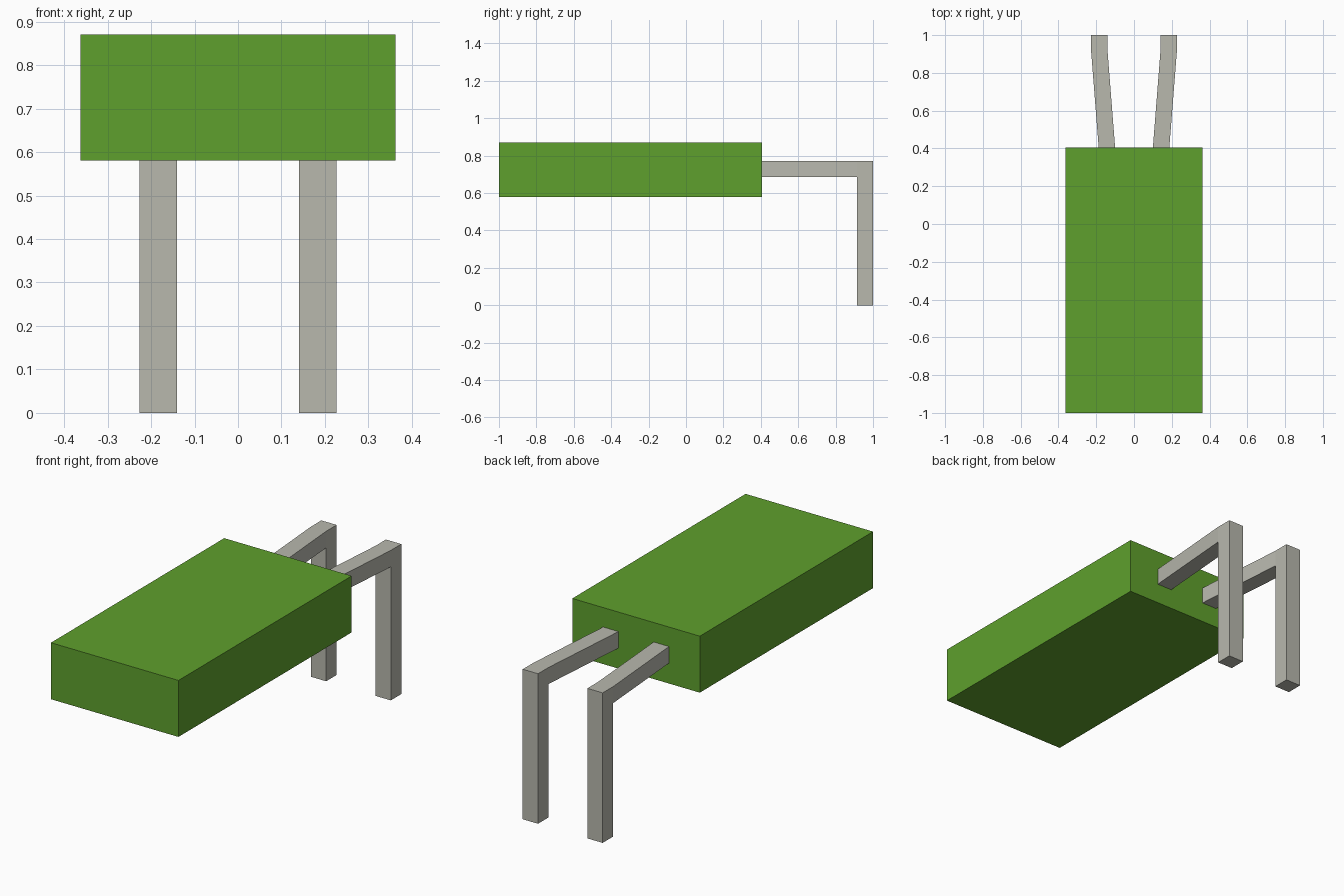
import bpy
import bmesh
from mathutils import Vector

cube = bpy.data.objects.get("Cube")
if cube:
    bpy.data.objects.remove(cube, do_unlink=True)


def make_material(name, rgb):
    mat = bpy.data.materials.new(name)
    mat.use_nodes = True
    mat.diffuse_color = (*rgb, 1)
    mat.node_tree.nodes["Principled BSDF"].inputs["Base Color"].default_value = (*rgb, 1)
    return mat


def add_box(bm, low, high):
    verts = bmesh.ops.create_cube(bm, size=1)["verts"]
    low, high = Vector(low), Vector(high)
    for v in verts:
        v.co = (low + high) / 2 + v.co * (high - low)


def extrude_side(bm, direction, move):
    """Extrude the face pointing most along direction."""
    bm.normal_update()
    face = max(bm.faces, key=lambda f: f.normal.dot(Vector(direction)))
    new = bmesh.ops.extrude_discrete_faces(bm, faces=[face])["faces"][0]
    bmesh.ops.translate(bm, verts=new.verts, vec=move)


def finish(bm, name, mat):
    bmesh.ops.recalc_face_normals(bm, faces=bm.faces)
    mesh = bpy.data.meshes.new(name)
    bm.to_mesh(mesh)
    bm.free()
    mesh.materials.append(mat)
    obj = bpy.data.objects.new(name, mesh)
    bpy.context.collection.objects.link(obj)


green = make_material("leaf green", (0.114, 0.352, 0.026))
grey = make_material("warm grey", (0.479, 0.479, 0.423))

# Flat block body
bm = bmesh.new()
add_box(bm, (-0.362, -1, 0.58), (0.362, 0.405, 0.87))
finish(bm, "body", green)

# Bent legs: knee block, shin straight down, thigh angled in to the body
for side, name in ((1, "left_leg"), (-1, "right_leg")):
    bm = bmesh.new()
    add_box(bm, (side * 0.1835 - 0.0435, 0.915, 0.685),
            (side * 0.1835 + 0.0435, 1, 0.77))
    extrude_side(bm, (0, 0, -1), (0, 0, -0.685))
    extrude_side(bm, (0, -1, 0.1), (-side * 0.04, -0.51, 0))
    finish(bm, name, grey)
